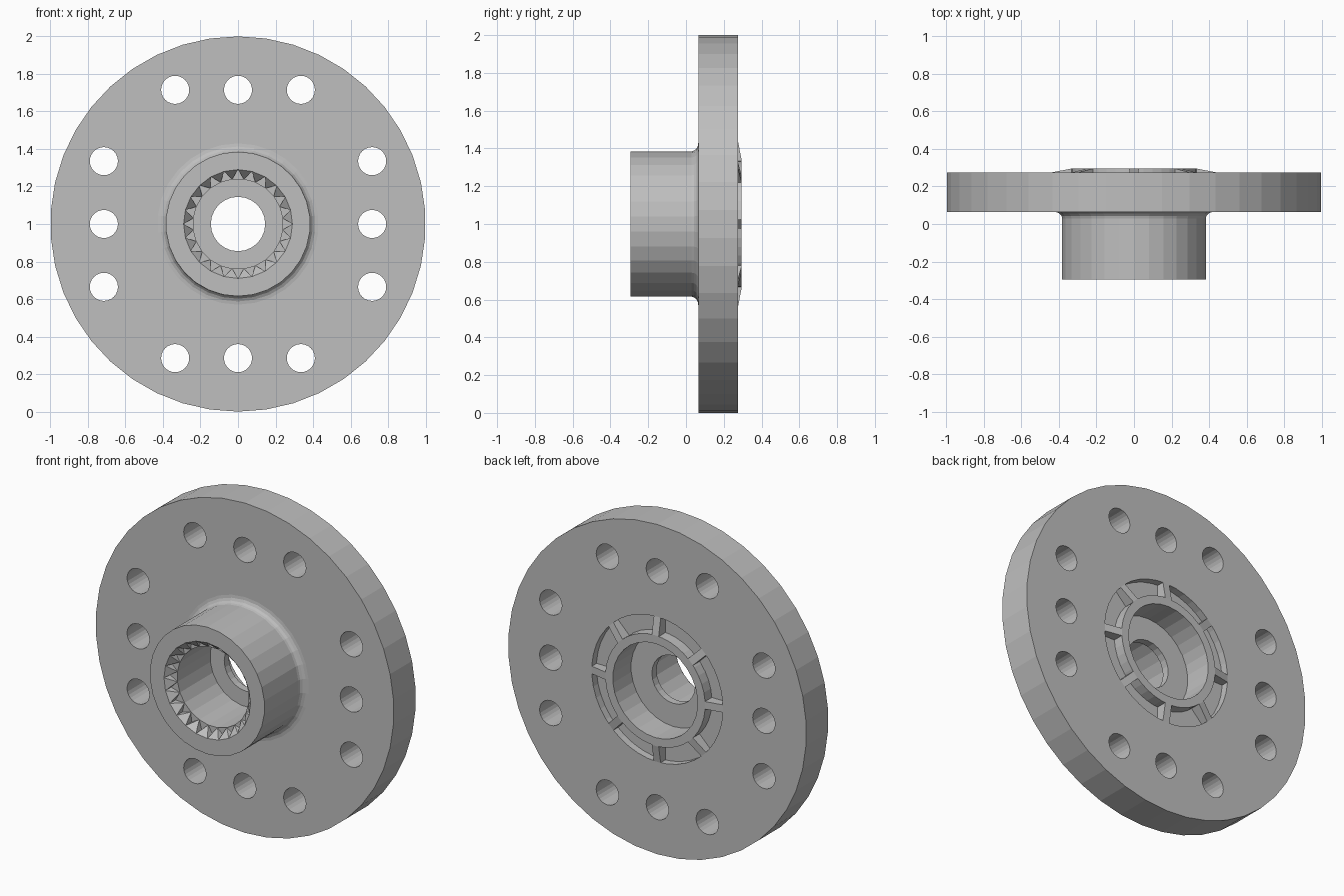
import bpy, bmesh, math
from mathutils import Matrix, Vector

cube = bpy.data.objects.get("Cube")
if cube:
    bpy.data.objects.remove(cube, do_unlink=True)

steel = bpy.data.materials.new("plain_grey_metal")
steel.use_nodes = True
GREY = (0.52, 0.52, 0.52, 1)
steel.diffuse_color = GREY
bsdf = next(n for n in steel.node_tree.nodes if n.type == 'BSDF_PRINCIPLED')
bsdf.inputs["Base Color"].default_value = GREY

FRONT, FACE, BACK, RIM = -0.295, 0.065, 0.275, 0.295
HUB_N, DISC_N, TEETH = 30, 42, 24


def polar(r, y, turn):
    a = turn * math.tau
    return Vector((r * math.sin(a), y, 1 + r * math.cos(a)))


def ring(bm, r, y, n, shift=0.0):
    return [bm.verts.new(polar(r, y, (i + shift) / n)) for i in range(n)]


def join(bm, a, b):
    """Skin two rings, with quads if their counts match, else triangles."""
    n, m = len(a), len(b)
    if n == m:
        for i in range(n):
            bm.faces.new((a[i], a[(i + 1) % n], b[(i + 1) % n], b[i]))
        return
    i = j = 0
    while i < n or j < m:
        if (i + 1) / n <= (j + 1) / m:
            bm.faces.new((a[i % n], a[(i + 1) % n], b[j % m]))
            i += 1
        else:
            bm.faces.new((a[i % n], b[(j + 1) % m], b[j % m]))
            j += 1


def finish(bm, name):
    bmesh.ops.recalc_face_normals(bm, faces=bm.faces)
    mesh = bpy.data.meshes.new(name)
    bm.to_mesh(mesh)
    bm.free()
    mesh.materials.append(steel)
    obj = bpy.data.objects.new(name, mesh)
    bpy.context.collection.objects.link(obj)
    return obj


# Flanged hub: closed turned profile from the toothed mouth round to its bore
bm = bmesh.new()
fillet = [(0.43 - 0.045 * math.cos(t), FACE - 0.035 * (1 - math.sin(t)), HUB_N)
          for t in (k * math.pi / 8 for k in range(5))]
profile = [
    (0.29, FRONT, TEETH), (0.385, FRONT, HUB_N),
    *fillet,
    (1, FACE, DISC_N), (1, BACK, DISC_N),
    (0.44, BACK, DISC_N), (0.44, 0.23, DISC_N),      # outer wall of pockets
    (0.335, 0.23, DISC_N), (0.335, RIM, DISC_N),     # raised inner rim
    (0.285, RIM, HUB_N), (0.285, 0.12, HUB_N),       # back bore
    (0.145, 0.12, TEETH), (0.145, 0.075, TEETH),     # through hole
    (0.24, 0.075, TEETH, 0.5), (0.24, -0.24, TEETH, 0.5),
]
rings = [ring(bm, *p) for p in profile]
for a, b in zip(rings, rings[1:]):
    join(bm, a, b)

# Bevelled teeth with blind V grooves in the mouth
mouth, tips = rings[0], rings[-1]
root = ring(bm, 0.29, -0.24, TEETH)
for i in range(TEETH):
    k = (i + 1) % TEETH
    bm.faces.new((mouth[i], mouth[k], tips[i]))
    bm.faces.new((root[i], tips[i - 1], tips[i]))
    bm.faces.new((mouth[i], root[i], tips[i]))
    bm.faces.new((mouth[i], root[i], tips[i - 1]))
flange = finish(bm, "flanged_hub")

# Bolt holes: three on each of the four sides
bm = bmesh.new()
for q in range(4):
    for s in (-0.335, 0, 0.335):
        spot = Matrix.Rotation(q * math.pi / 2, 4, 'Y') @ Vector((s, 0.17, 0.715))
        bmesh.ops.create_cone(
            bm, cap_ends=True, segments=24, radius1=0.075, radius2=0.075, depth=0.5,
            matrix=Matrix.Translation(spot + Vector((0, 0, 1))) @ Matrix.Rotation(math.pi / 2, 4, 'X'))
cutter = finish(bm, "bolt_hole_cutter")
cutter.hide_render = True
cut = flange.modifiers.new("bolt_holes", 'BOOLEAN')
cut.operation, cut.solver, cut.object = 'DIFFERENCE', 'EXACT', cutter
bpy.context.view_layer.objects.active = flange
bpy.ops.object.modifier_apply(modifier=cut.name)
bpy.data.objects.remove(cutter, do_unlink=True)

# Sloping ribs that divide the back pocket
bm = bmesh.new()
rib = [(0.32, 0.225), (0.32, RIM), (0.335, RIM), (0.44, BACK), (0.44, 0.225)]
for k in range(8):
    turn = Matrix.Translation((0, 0, 1)) @ Matrix.Rotation(k * math.pi / 4, 4, 'Y')
    left, right = ([bm.verts.new(turn @ Vector((x, y, r))) for r, y in rib]
                   for x in (-0.023, 0.023))
    bm.faces.new(left)
    bm.faces.new(right)
    for i in range(len(rib)):
        bm.faces.new((left[i - 1], left[i], right[i], right[i - 1]))
finish(bm, "back_ribs")
